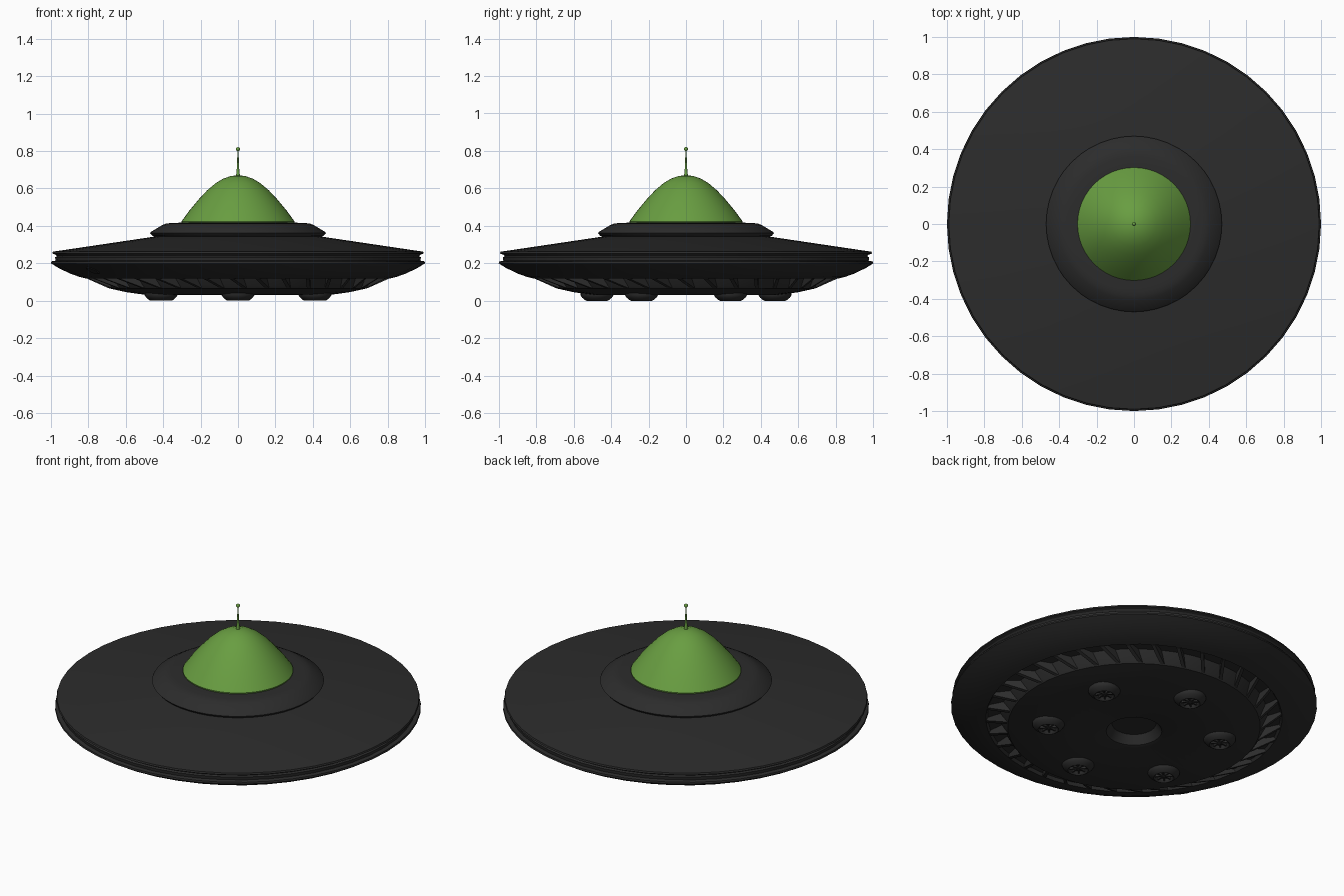
import bpy, bmesh, math
from mathutils import Matrix, Vector

default = bpy.data.objects.get("Cube")
if default:
    bpy.data.objects.remove(default, do_unlink=True)


def make_material(name, rgb):
    mat = bpy.data.materials.new(name)
    mat.use_nodes = True
    color = (*rgb, 1)
    mat.diffuse_color = color
    mat.node_tree.nodes["Principled BSDF"].inputs["Base Color"].default_value = color
    return mat


charcoal = make_material("charcoal", (0.025, 0.025, 0.025))
green = make_material("green", (0.14, 0.34, 0.053))


def finish(name, bm, mat, angle=28):
    """Turn a bmesh into a smooth-shaded object with sharp edges kept."""
    bmesh.ops.recalc_face_normals(bm, faces=bm.faces)
    mesh = bpy.data.meshes.new(name)
    bm.to_mesh(mesh)
    bm.free()
    mesh.materials.append(mat)
    obj = bpy.data.objects.new(name, mesh)
    bpy.context.collection.objects.link(obj)
    bpy.ops.object.select_all(action="DESELECT")
    obj.select_set(True)
    bpy.context.view_layer.objects.active = obj
    bpy.ops.object.shade_smooth_by_angle(angle=math.radians(angle))
    return obj


def lathe(name, profile, mat, steps=48, angle=28):
    """Spin a profile of (radius, height) points around z."""
    bm = bmesh.new()
    verts = [bm.verts.new((r, 0, z)) for r, z in profile]
    edges = [bm.edges.new(pair) for pair in zip(verts, verts[1:])]
    bmesh.ops.spin(bm, geom=verts + edges, cent=(0, 0, 0), axis=(0, 0, 1),
                   angle=math.tau, steps=steps)
    bmesh.ops.remove_doubles(bm, verts=bm.verts, dist=0.0002)
    return finish(name, bm, mat, angle)


def prism(bm, start, end, thickness, matrix):
    """Wedge blade between two sideways-shifted ends: (x, y, low z, high z)."""
    rings = []
    for x, y, low, high in (start, end):
        rings.append([bm.verts.new(matrix @ Vector((x, y + s * thickness / 2, z)))
                      for s, z in ((-1, low), (1, low), (1, high), (-1, high))])
    bm.faces.new(rings[0])
    bm.faces.new(rings[1][::-1])
    for i in range(4):
        j = (i + 1) % 4
        bm.faces.new((rings[0][j], rings[0][i], rings[1][i], rings[1][j]))


# Saucer hull: upper slope, grooved rim and lower bowl with a vane channel
lathe("saucer_hull", [
    (0, 0.35), (0.43, 0.345), (0.99, 0.262), (0.993, 0.252), (0.975, 0.246),
    (0.968, 0.238), (0.978, 0.232), (0.975, 0.214), (0.998, 0.21), (1.0, 0.2),
    (0.96, 0.175), (0.9, 0.146), (0.85, 0.128), (0.81, 0.118), (0.8, 0.135),
    (0.73, 0.135), (0.7, 0.078), (0.69, 0.066), (0.6, 0.046), (0.5, 0.032),
    (0.17, 0.03), (0.152, 0.036), (0.12, 0.085), (0, 0.085)], charcoal)

# Raised collar that carries the dome
lathe("dome_collar", [
    (0, 0.335), (0.445, 0.342), (0.458, 0.347), (0.47, 0.361), (0.465, 0.368),
    (0.405, 0.404), (0.385, 0.412), (0.36, 0.415), (0.31, 0.417), (0, 0.417)],
    charcoal, angle=35)

# Dome
lathe("dome", [
    (0, 0.412), (0.3, 0.412), (0.302, 0.424), (0.26, 0.482), (0.21, 0.542),
    (0.165, 0.59), (0.12, 0.628), (0.08, 0.652), (0.04, 0.666), (0, 0.671)], green)

# Antenna: tapered stem with a ball tip
lathe("antenna_stem", [(0, 0.66), (0.011, 0.662), (0.007, 0.7), (0.005, 0.72),
                       (0.003, 0.81), (0, 0.81)], green, steps=12)
ball = bmesh.new()
bmesh.ops.create_uvsphere(ball, u_segments=16, v_segments=10, radius=0.011,
                          matrix=Matrix.Translation((0, 0, 0.81)))
finish("antenna_tip", ball, green, 60)

# Ring of swirled vanes in the channel under the hull
vanes = bmesh.new()
vane_count = 36
for i in range(vane_count):
    turn = Matrix.Rotation(math.tau * i / vane_count, 4, "Z")
    prism(vanes, (0.695, 0.035, 0.068, 0.137), (0.805, -0.035, 0.117, 0.137), 0.022, turn)
finish("underside_vanes", vanes, charcoal)

# Six landing pods, each a rounded ring with a ribbed recess
for i in range(6):
    heading = math.radians(30 + 60 * i)
    place = Matrix.Translation((0.475 * math.cos(heading), 0.475 * math.sin(heading), 0))
    pod = lathe(f"landing_pod_{i + 1}", [
        (0, 0.05), (0.088, 0.05), (0.088, 0.03), (0.08, 0.017), (0.064, 0.004),
        (0.056, 0), (0.05, 0.004), (0.044, 0.02), (0.015, 0.02), (0.012, 0.008),
        (0, 0.006)], charcoal, steps=24, angle=40)
    pod.matrix_world = place
    ribs = bmesh.new()
    for k in range(8):
        turn = place @ Matrix.Rotation(math.tau * k / 8, 4, "Z")
        prism(ribs, (0.008, 0, 0.01, 0.022), (0.05, 0, 0.008, 0.022), 0.008, turn)
    finish(f"pod_ribs_{i + 1}", ribs, charcoal)

# Small oval hatch on the front right of the lower bowl
hatch = bmesh.new()
tilt = (Matrix.Rotation(math.radians(-146.5), 4, "Z")
        @ Matrix.Translation((0.932, 0, 0.163))
        @ Matrix.Rotation(math.radians(152), 4, "Y"))
bmesh.ops.create_cone(hatch, cap_ends=True, segments=12, radius1=0.045, radius2=0.035,
                      depth=0.009, matrix=tilt)
finish("bowl_hatch", hatch, charcoal)
